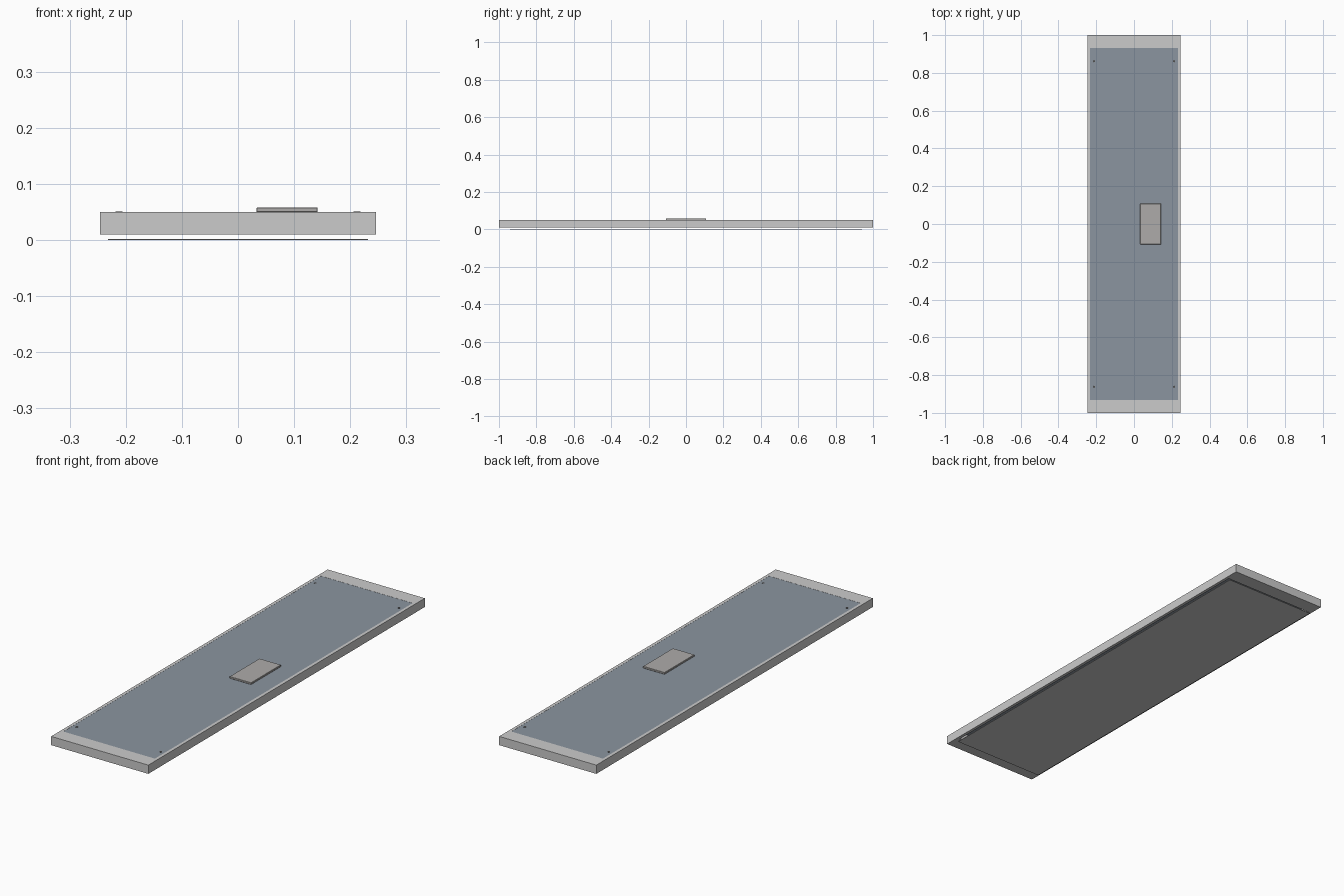
import bpy
import bmesh

if "Cube" in bpy.data.objects:
    bpy.data.objects.remove(bpy.data.objects["Cube"])


def material(name, rgb):
    m = bpy.data.materials.new(name)
    m.diffuse_color = (*rgb, 1)
    m.use_nodes = True
    m.node_tree.nodes["Principled BSDF"].inputs["Base Color"].default_value = m.diffuse_color
    return m


frame_mat = material("pale_metal", (0.60, 0.63, 0.62))
plate_mat = material("blue_grey", (0.26, 0.30, 0.35))
box_mat = material("warm_grey", (0.42, 0.41, 0.40))
screw_mat = material("dark_steel", (0.08, 0.08, 0.08))


def box(name, x, y, z, mat=None, bevel=0):
    """Box from (min, max) pairs on each axis."""
    bpy.ops.mesh.primitive_cube_add(size=1)
    o = bpy.context.object
    o.name = name
    for v in o.data.vertices:
        for i, (a, b) in enumerate((x, y, z)):
            v.co[i] = a if v.co[i] < 0 else b
    if mat:
        o.data.materials.append(mat)
    if bevel:
        mod = o.modifiers.new("edge", 'BEVEL')
        mod.width, mod.segments = bevel, 1
    return o


# Outer frame: rectangular ring, wider at the ends than the sides
OX, OY, IX, IY = 0.246, 1.0, 0.232, 0.932
bm = bmesh.new()
signs = ((-1, -1), (1, -1), (1, 1), (-1, 1))
rings = [[bm.verts.new((sx * w, sy * d, z)) for sx, sy in signs]
         for w, d, z in ((OX, OY, 0.01), (OX, OY, 0.05), (IX, IY, 0.05), (IX, IY, 0.01))]
for r in range(4):
    a, b = rings[r], rings[(r + 1) % 4]
    for i in range(4):
        j = (i + 1) % 4
        bm.faces.new((a[i], a[j], b[j], b[i]))
bmesh.ops.recalc_face_normals(bm, faces=bm.faces)
mesh = bpy.data.meshes.new("frame")
bm.to_mesh(mesh)
bm.free()
frame = bpy.data.objects.new("frame", mesh)
bpy.context.collection.objects.link(frame)
mesh.materials.append(frame_mat)

# Back plate set just under the frame's top, and diffuser sheet below
box("back_plate", (-IX, IX), (-IY, IY), (0.047, 0.0495), plate_mat)
box("diffuser_sheet", (-0.232, 0.232), (-0.94, 0.94), (0.0, 0.002))

# Driver box on top
box("driver_box", (0.033, 0.142), (-0.108, 0.108), (0.0495, 0.058), box_mat, 0.001)

# Corner screws
for sx, sy in signs:
    bpy.ops.mesh.primitive_cylinder_add(vertices=12, radius=0.006, depth=0.0015,
                                        location=(sx * 0.212, sy * 0.862, 0.05))
    bpy.context.object.name = "corner_screw"
    bpy.context.object.data.materials.append(screw_mat)
